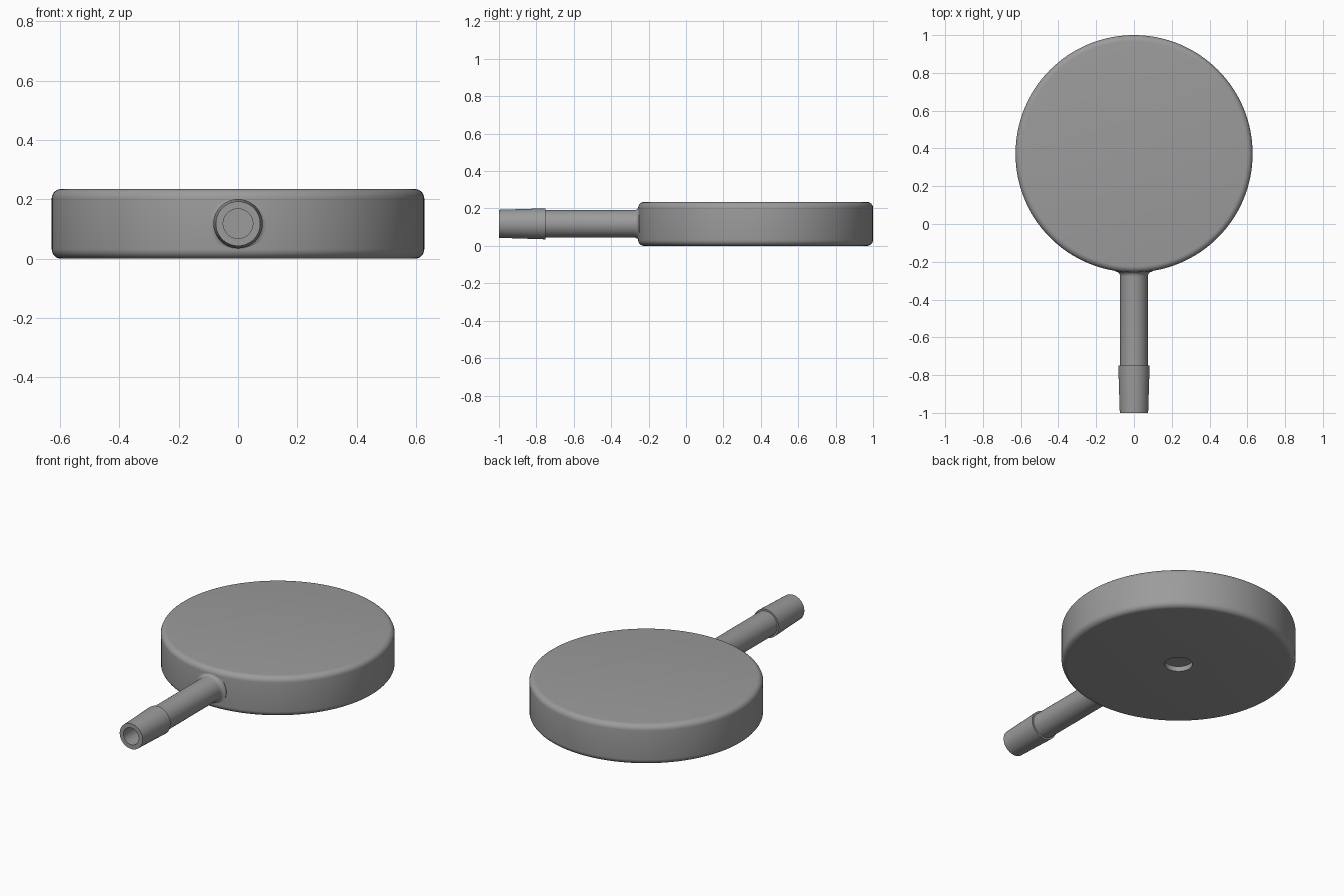
import bpy, bmesh, math
from mathutils import Matrix, Vector

if "Cube" in bpy.data.objects:
    bpy.data.objects.remove(bpy.data.objects["Cube"])

grey = bpy.data.materials.new("plain grey")
grey.diffuse_color = (0.33, 0.33, 0.33, 1)
grey.use_nodes = True
grey.node_tree.nodes["Principled BSDF"].inputs["Base Color"].default_value = grey.diffuse_color

DISC_Y, R, H, WALL, FILLET = 0.372, 0.628, 0.235, 0.03, 0.032
TUBE_Z = 0.118


def arc(cx, cz, r, a0, a1, n=6):
    """Points along a circular arc, angles in degrees."""
    steps = [math.radians(a0 + (a1 - a0) * i / n) for i in range(n + 1)]
    return [(cx + r * math.cos(a), cz + r * math.sin(a)) for a in steps]


def lathe(name, profile, segments, matrix, closed=True):
    """Revolve (radius, height) points; radius 0 becomes a pole."""
    bm = bmesh.new()
    verts = [bm.verts.new((r, 0, z)) for r, z in profile]
    pairs = list(zip(verts, verts[1:]))
    if closed:
        pairs.append((verts[-1], verts[0]))
    edges = [bm.edges.new(p) for p in pairs]
    bmesh.ops.spin(bm, geom=verts + edges, cent=(0, 0, 0), axis=(0, 0, 1),
                   angle=math.tau, steps=segments, use_duplicate=False)
    bmesh.ops.remove_doubles(bm, verts=bm.verts, dist=1e-5)
    bmesh.ops.recalc_face_normals(bm, faces=bm.faces)
    bm.transform(matrix)
    mesh = bpy.data.meshes.new(name)
    bm.to_mesh(mesh)
    bm.free()
    mesh.materials.append(grey)
    obj = bpy.data.objects.new(name, mesh)
    bpy.context.collection.objects.link(obj)
    return obj


def smooth(obj):
    bpy.ops.object.select_all(action='DESELECT')
    obj.select_set(True)
    bpy.context.view_layer.objects.active = obj
    bpy.ops.object.shade_smooth_by_angle(angle=math.radians(30))


# hollow round housing with a port through its floor
housing_profile = [(0.075, 0)]
housing_profile += arc(R - FILLET, FILLET, FILLET, -90, 0)
housing_profile += arc(R - FILLET, H - FILLET, FILLET, 0, 90)
housing_profile += [(0, H), (0, H - WALL), (R - WALL, H - WALL),
                    (R - WALL, WALL), (0.075, WALL)]
housing = lathe("round_housing", housing_profile, 128,
                Matrix.Translation((0, DISC_Y, 0)))

# hose stem along -y: flared root, straight pipe, tapered barb, open bore
along_y = Matrix.Translation((0, 0, TUBE_Z)) @ Matrix.Rotation(math.pi / 2, 4, 'X')
stem_profile = [(0.05, 0.235), (0.098, 0.235)]
stem_profile += arc(0.098, 0.277, 0.025, 270, 180)
stem_profile += [(0.073, 0.75), (0.083, 0.75), (0.075, 1.0), (0.05, 1.0)]
stem = lathe("hose_stem", stem_profile, 64, along_y)

# opening from the stem into the housing
cutter = lathe("bore_cutter", [(0, 0.1), (0.05, 0.1), (0.05, 0.4), (0, 0.4)],
               64, along_y, closed=False)
cutter.hide_render = True
cutter.hide_set(True)
cut = housing.modifiers.new("bore", 'BOOLEAN')
cut.operation = 'DIFFERENCE'
cut.solver = 'EXACT'
cut.object = cutter

for part in (housing, stem):
    smooth(part)
